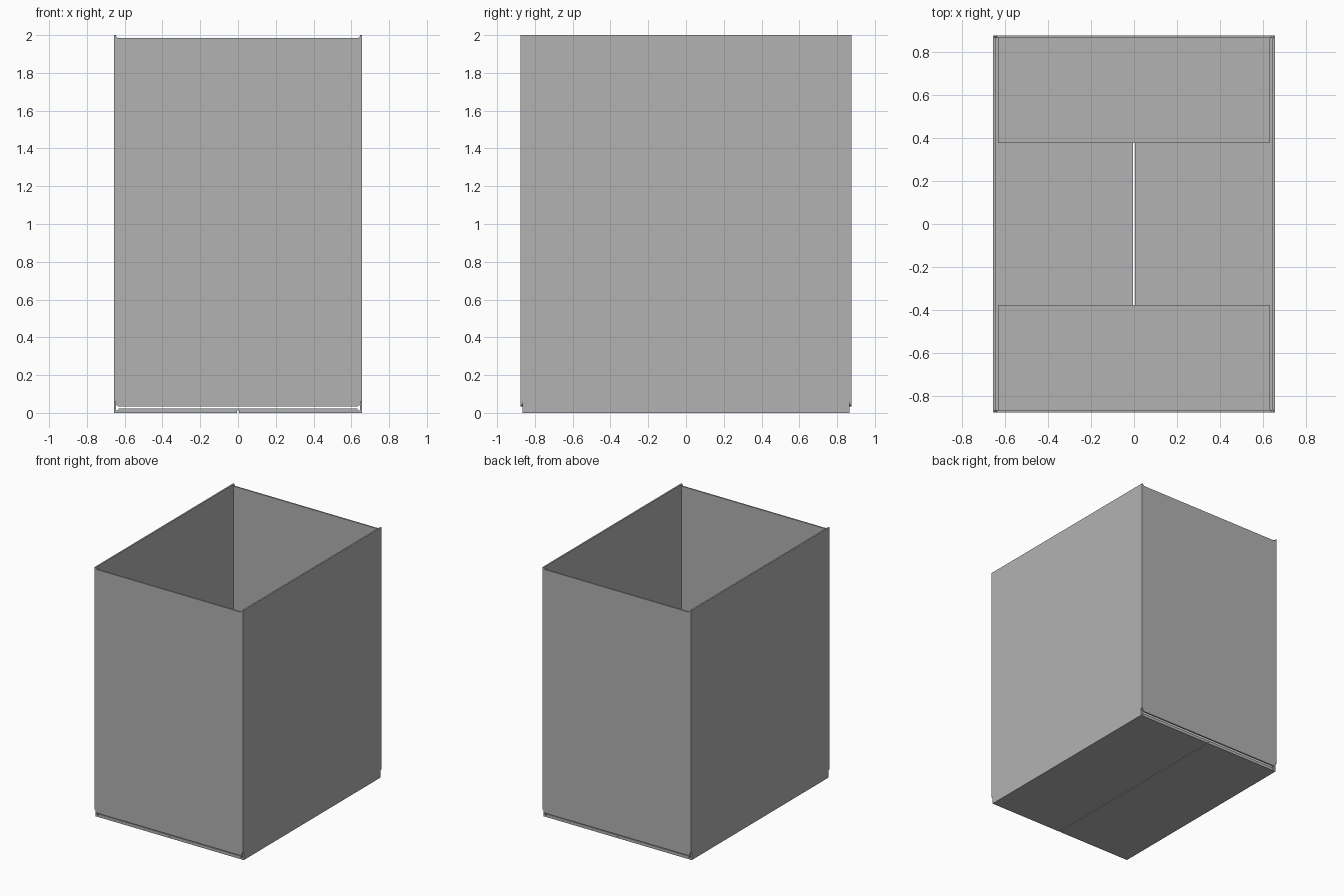
import bpy
import bmesh
from mathutils import Vector

cube = bpy.data.objects.get("Cube")
if cube:
    bpy.data.objects.remove(cube, do_unlink=True)

# One grey board material
board = bpy.data.materials.new("grey_board")
board.use_nodes = True
GREY = (0.448, 0.448, 0.448, 1)
board.diffuse_color = GREY
board.node_tree.nodes["Principled BSDF"].inputs["Base Color"].default_value = GREY

HX, HY, TOP = 0.657, 0.877, 2.0   # half width, half depth, height
T = 0.012                         # board thickness


def extrude_profile(name, points, direction):
    """Flat polygon pushed along a direction into a solid sheet."""
    bm = bmesh.new()
    face = bm.faces.new([bm.verts.new(p) for p in points])
    moved = bmesh.ops.extrude_face_region(bm, geom=[face])["geom"]
    verts = [v for v in moved if isinstance(v, bmesh.types.BMVert)]
    bmesh.ops.translate(bm, verts=verts, vec=Vector(direction))
    bmesh.ops.recalc_face_normals(bm, faces=bm.faces)
    mesh = bpy.data.meshes.new(name)
    bm.to_mesh(mesh)
    bm.free()
    mesh.materials.append(board)
    obj = bpy.data.objects.new(name, mesh)
    bpy.context.collection.objects.link(obj)
    return obj


# End walls: top edge dips between the corners, lower corners are notched
half = [(0.635, 0.035), (0.647, 0.043), (0.65, 0.06), (HX, 0.06),
        (HX, TOP), (0.65, TOP), (0.638, 1.985)]
outline = half + [(-x, z) for x, z in reversed(half)]
for name, s in (("front_wall", -1), ("back_wall", 1)):
    extrude_profile(name, [(x, s * HY, z) for x, z in outline], (0, -s * T, 0))

# Side walls folding under into the two long bottom flaps
for name, s in (("left_wall", 1), ("right_wall", -1)):
    section = [(HX, TOP), (HX, 0), (0.004, 0), (0.004, T), (HX - T, T), (HX - T, TOP)]
    depth = HY - T
    extrude_profile(name + "_and_outer_flap",
                    [(s * x, -depth, z) for x, z in section], (0, 2 * depth, 0))

# Short inner flaps resting on the long ones
for name, s in (("front_inner_flap", -1), ("back_inner_flap", 1)):
    w = 0.632
    near, far = s * 0.377, s * (HY - T)
    extrude_profile(name, [(-w, near, T), (w, near, T), (w, far, T), (-w, far, T)],
                    (0, 0, T))
